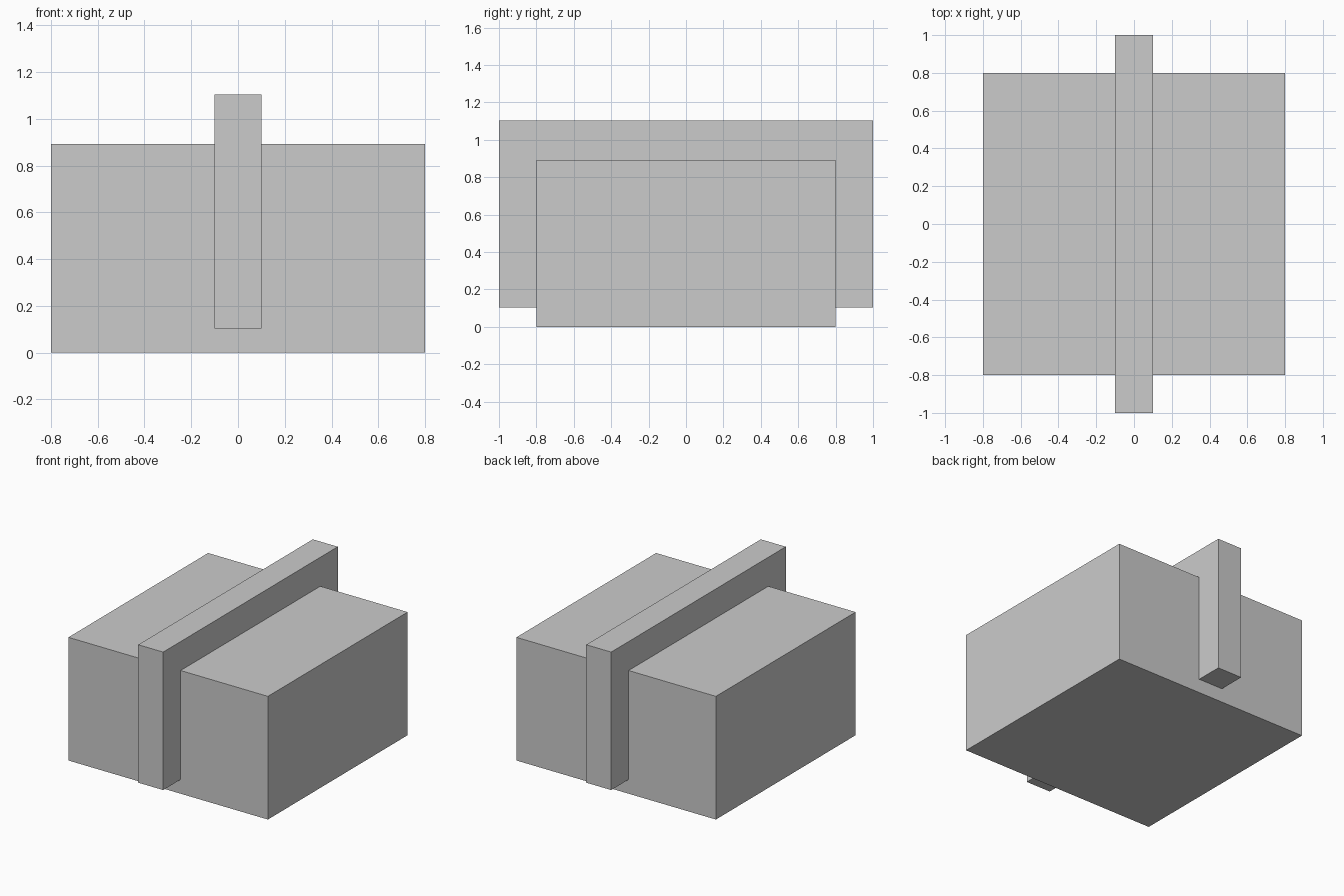
import bpy

if "Cube" in bpy.data.objects:
    bpy.data.objects.remove(bpy.data.objects["Cube"])


def box(name, size, z_bottom):
    """Box centred on x and y, resting at z_bottom."""
    bpy.ops.mesh.primitive_cube_add(size=1, location=(0, 0, z_bottom + size[2] / 2))
    obj = bpy.context.object
    obj.name = name
    obj.scale = size
    bpy.ops.object.transform_apply(location=False, rotation=False, scale=True)
    return obj


# Main block
box("main_block", (1.6, 1.6, 0.893), 0.0)

# Upright centre slab, protruding at front, back and top
box("centre_slab", (0.2, 2.0, 1.0), 0.103)
